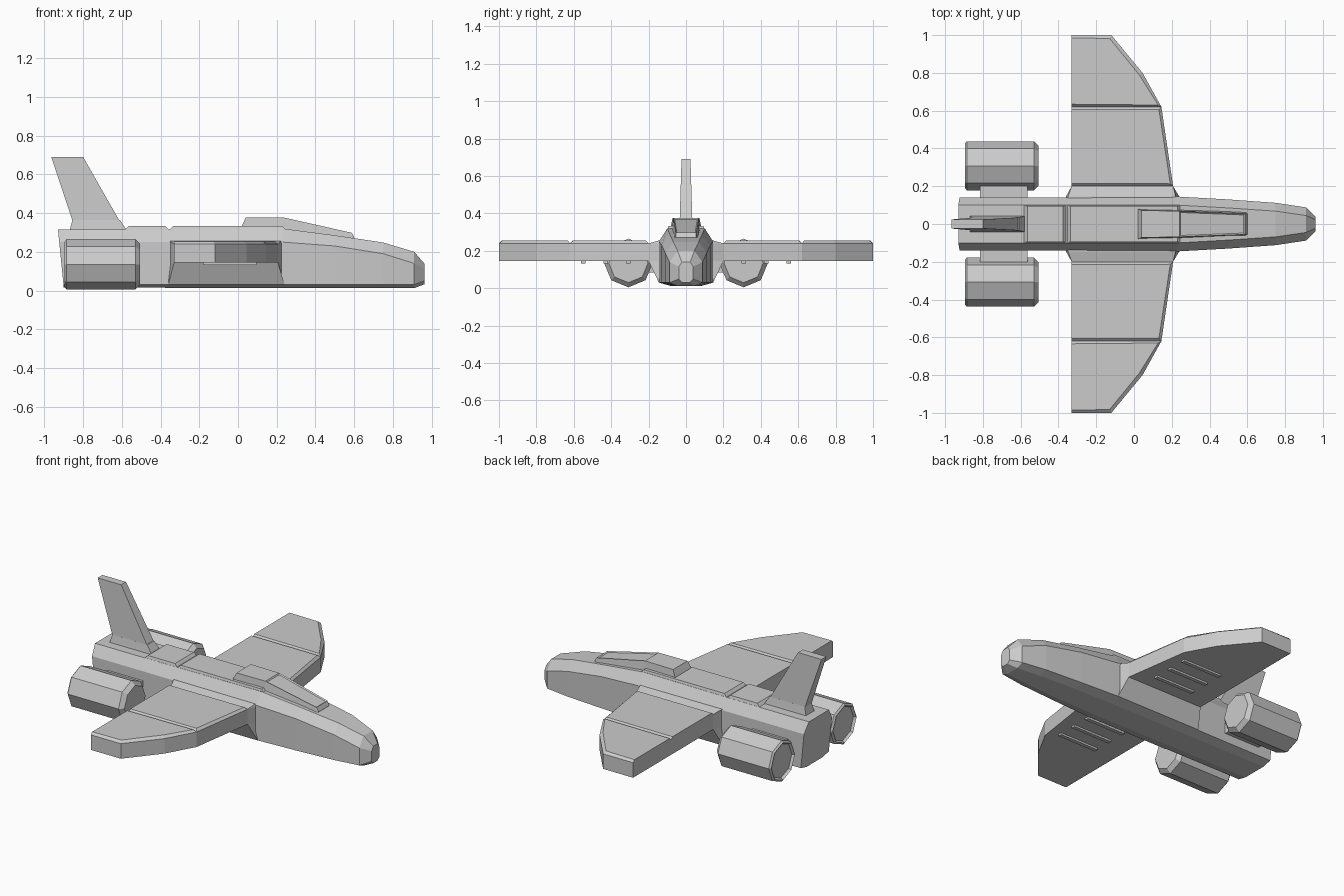
import bpy, bmesh, math

if "Cube" in bpy.data.objects:
    bpy.data.objects.remove(bpy.data.objects["Cube"])

grey = bpy.data.materials.new("hull grey")
grey.diffuse_color = (0.6, 0.6, 0.6, 1)
grey.use_nodes = True
grey.node_tree.nodes["Principled BSDF"].inputs["Base Color"].default_value = grey.diffuse_color


def finish(name, bm):
    bmesh.ops.recalc_face_normals(bm, faces=bm.faces)
    mesh = bpy.data.meshes.new(name)
    bm.to_mesh(mesh)
    bm.free()
    mesh.materials.append(grey)
    obj = bpy.data.objects.new(name, mesh)
    bpy.context.collection.objects.link(obj)
    return obj


def loft(rings):
    """Skin closed rings of equal length and cap both ends."""
    bm = bmesh.new()
    vs = [[bm.verts.new(p) for p in r] for r in rings]
    n = len(vs[0])
    for a, b in zip(vs, vs[1:]):
        for i in range(n):
            j = (i + 1) % n
            bm.faces.new((a[i], a[j], b[j], b[i]))
    bm.faces.new(vs[0])
    bm.faces.new(vs[-1])
    bmesh.ops.recalc_face_normals(bm, faces=bm.faces)
    return bm


def rect(x0, x1, hy, z):
    return [(x0, -hy, z), (x1, -hy, z), (x1, hy, z), (x0, hy, z)]


def box(name, x0, x1, y0, y1, z0, z1):
    return finish(name, loft([[(x0, y0, z), (x1, y0, z), (x1, y1, z), (x0, y1, z)]
                              for z in (z0, z1)]))


# Fuselage: x, keel half width, side half width, top half width, keel z, chine z, shoulder z, top z
stations = [
    (-0.93, 0.08, 0.14, 0.10, 0.015, 0.03, 0.25, 0.315),
    (-0.58, 0.08, 0.14, 0.10, 0.015, 0.03, 0.25, 0.315),
    (0.23, 0.08, 0.145, 0.10, 0.012, 0.03, 0.25, 0.32),
    (0.50, 0.075, 0.13, 0.085, 0.012, 0.03, 0.23, 0.285),
    (0.75, 0.06, 0.112, 0.068, 0.012, 0.03, 0.19, 0.248),
    (0.91, 0.045, 0.088, 0.045, 0.012, 0.03, 0.14, 0.20),
    (0.962, 0.02, 0.038, 0.022, 0.032, 0.05, 0.115, 0.14),
]
rings = []
for x, kw, sw, tw, kz, cz, sz, tz in stations:
    half = [(kw, kz), (sw, cz), (sw, sz), (tw, tz)]
    pts = half + [(-y, z) for y, z in reversed(half)]
    rings.append([(x + (0.1 * (0.315 - z) if x == -0.93 else 0), y, z) for y, z in pts])
finish("fuselage", loft(rings))

# Raised plates along the spine, separated by a groove
for name, x0, x1 in (("rear_spine_plate", -0.585, -0.355), ("front_spine_plate", -0.355, 0.25)):
    finish(name, loft([rect(x0, x1, 0.1, 0.312), rect(x0 + 0.02, x1 - 0.02, 0.094, 0.333)]))

# Canopy with recessed glass panels
sections = [(0.02, 0.085, 0.08, 0.335), (0.04, 0.084, 0.072, 0.376),
            (0.24, 0.08, 0.068, 0.376), (0.588, 0.066, 0.055, 0.298), (0.60, 0.064, 0.053, 0.275)]
bm = loft([[(x, -bw, 0.25), (x, -tw, z), (x, tw, z), (x, bw, 0.25)]
           for x, bw, tw, z in sections])
bm.normal_update()
glass = [f for f in bm.faces if 0.3 < f.calc_center_median().x < 0.5 and f.normal.z > 0.5]
bmesh.ops.inset_individual(bm, faces=glass, thickness=0.01, depth=-0.006)
finish("canopy", bm)

# Tail fin and its foot
finish("fin_foot", loft([rect(-0.87, -0.575, 0.043, 0.31), rect(-0.865, -0.585, 0.04, 0.328),
                         rect(-0.855, -0.61, 0.034, 0.365)]))
finish("tail_fin", loft([rect(-0.855, -0.612, 0.034, 0.36), rect(-0.965, -0.80, 0.024, 0.69)]))


def wing_panel(name, outline, side):
    """Flat panel whose top edges are chamfered, except along the trailing edge."""
    bm = loft([[(x, y * side, z) for x, y in outline] for z in (0.145, 0.24)])
    bm.normal_update()
    top = [f for f in bm.faces if f.normal.z > 0.9]
    bmesh.ops.inset_individual(bm, faces=top, thickness=0.02, depth=0.0)
    for v in top[0].verts:
        v.co.z = 0.254
        if v.co.x < -0.29:
            v.co.x = -0.33
    finish(name, bm)


for side, tag in ((1, "left"), (-1, "right")):
    # Wing root fairing, flaring out from the lower hull
    finish(tag + "_wing_root", loft([
        [(x, y * side, z) for x, y, z in ring] for ring in (
            [(-0.36, 0.10, 0.03), (0.24, 0.10, 0.03), (0.24, 0.145, 0.03), (-0.36, 0.145, 0.03)],
            [(-0.36, 0.10, 0.145), (0.24, 0.10, 0.145), (0.207, 0.2, 0.145), (-0.33, 0.2, 0.145)],
            [(-0.36, 0.10, 0.24), (0.24, 0.10, 0.24), (0.207, 0.2, 0.24), (-0.33, 0.2, 0.24)],
            [(-0.36, 0.10, 0.255), (0.24, 0.10, 0.255), (0.22, 0.145, 0.255), (-0.35, 0.145, 0.255)],
        )]))
    wing_panel(tag + "_inner_wing",
               [(-0.33, 0.2), (0.207, 0.2), (0.145, 0.62), (-0.33, 0.62)], side)
    wing_panel(tag + "_outer_wing",
               [(-0.33, 0.62), (0.145, 0.62), (0.045, 0.8), (-0.12, 1.0), (-0.33, 1.0)], side)

    # Ribs under the wing
    for i, y in enumerate((0.31, 0.43, 0.55)):
        box(f"{tag}_wing_rib_{i}", -0.18, 0.095, *sorted((side * (y - 0.012), side * (y + 0.012))),
            0.133, 0.15)

    # Eight-sided engine with chamfered front and recessed rear
    profile = [(-0.88, 0.108), (-0.895, 0.118), (-0.885, 0.13), (-0.53, 0.13), (-0.505, 0.105)]
    finish(tag + "_engine", loft([
        [(x, side * 0.308 + r * math.sin(k * math.pi / 4), 0.135 + r * math.cos(k * math.pi / 4))
         for k in range(8)] for x, r in profile]))

    # Pylon joining engine and hull
    box(tag + "_engine_pylon", -0.815, -0.565, *sorted((side * 0.12, side * 0.22)), 0.085, 0.19)
